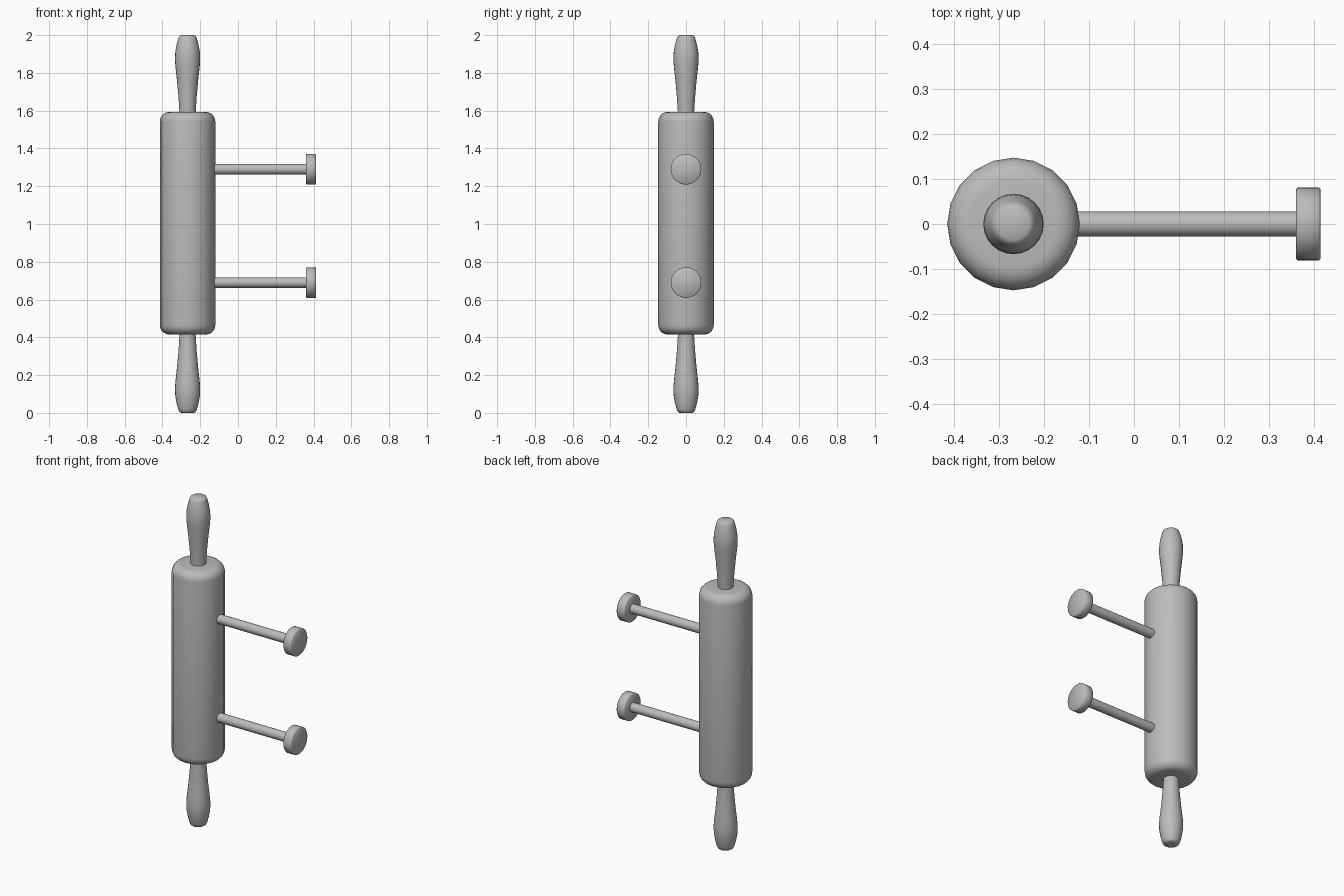
import bpy, bmesh, math
from mathutils import Matrix

cube = bpy.data.objects.get("Cube")
if cube:
    bpy.data.objects.remove(cube, do_unlink=True)

grey = bpy.data.materials.new("plain grey")
grey.use_nodes = True
grey.diffuse_color = (0.5, 0.5, 0.5, 1)
grey.node_tree.nodes["Principled BSDF"].inputs["Base Color"].default_value = (0.5, 0.5, 0.5, 1)

AXIS_X = -0.267


def lathe(name, profile, sides, matrix, angle=40):
    """Revolve (radius, height) points around z, cap both ends, then place."""
    bm = bmesh.new()
    rings = []
    for r, h in profile:
        turns = [2 * math.pi * i / sides for i in range(sides)]
        rings.append([bm.verts.new((r * math.cos(a), r * math.sin(a), h)) for a in turns])
    for low, high in zip(rings, rings[1:]):
        for i in range(sides):
            j = (i + 1) % sides
            bm.faces.new((low[i], low[j], high[j], high[i]))
    bm.faces.new(rings[0][::-1])
    bm.faces.new(rings[-1])
    bm.transform(matrix)
    bmesh.ops.recalc_face_normals(bm, faces=bm.faces)
    mesh = bpy.data.meshes.new(name)
    bm.to_mesh(mesh)
    bm.free()
    mesh.materials.append(grey)
    obj = bpy.data.objects.new(name, mesh)
    bpy.context.collection.objects.link(obj)
    bpy.ops.object.select_all(action='DESELECT')
    obj.select_set(True)
    bpy.context.view_layer.objects.active = obj
    bpy.ops.object.shade_smooth_by_angle(angle=math.radians(angle))
    return obj


# Roller body with rounded rims
radius, half, bevel = 0.147, 0.589, 0.05
rim = [(radius - bevel + bevel * math.cos(a), half - bevel + bevel * math.sin(a))
       for a in (math.pi / 2 * k / 5 for k in range(6))]
body = [(r, -h) for r, h in reversed(rim)] + rim
lathe("roller_body", body, 20, Matrix.Translation((AXIS_X, 0, 1.004)))

# Tapered handles, mirrored about the middle of the roller
grip = [(0.042, 0.56), (0.043, 0.59), (0.048, 0.67), (0.056, 0.76), (0.064, 0.83),
        (0.067, 0.87), (0.065, 0.91), (0.058, 0.95), (0.050, 0.98), (0.045, 0.993), (0.035, 1.0)]
for name, sign in (("upper_handle", 1), ("lower_handle", -1)):
    lathe(name, grip, 24, Matrix.Translation((AXIS_X, 0, 1)) @ Matrix.Diagonal((1, 1, sign, 1)), 50)

# Wall pegs with round heads, pointing along +x
head = [(0.077, 0.359), (0.081, 0.363), (0.081, 0.409), (0.077, 0.413)]
for name, z in (("upper", 1.29), ("lower", 0.69)):
    place = Matrix.Translation((0, 0, z)) @ Matrix.Rotation(math.pi / 2, 4, 'Y')
    lathe(name + "_peg_rod", [(0.028, -0.15), (0.028, 0.362)], 20, place)
    lathe(name + "_peg_head", head, 32, place, 50)
